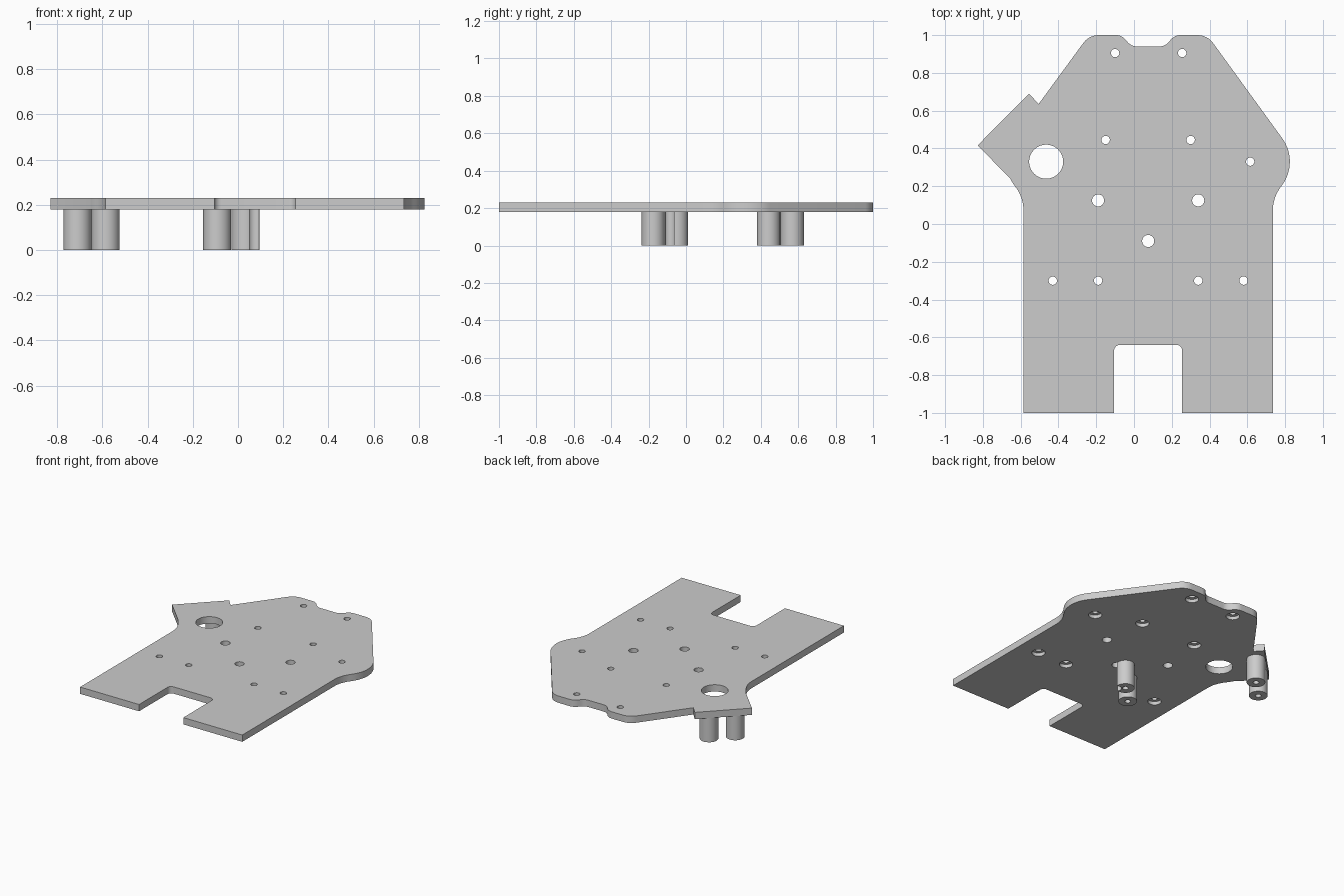
import bpy, bmesh, math
from mathutils import Vector

cube = bpy.data.objects.get("Cube")
if cube:
    bpy.data.objects.remove(cube, do_unlink=True)

MID = 0.075                      # symmetry line of the plate
BOTTOM, TOP = 0.18, 0.23

grey = bpy.data.materials.new("plain_grey")
grey.use_nodes = True
grey.diffuse_color = (0.604, 0.604, 0.604, 1)
grey.node_tree.nodes["Principled BSDF"].inputs["Base Color"].default_value = grey.diffuse_color


def make_object(name, bm):
    bmesh.ops.recalc_face_normals(bm, faces=bm.faces)
    mesh = bpy.data.meshes.new(name)
    bm.to_mesh(mesh)
    bm.free()
    mesh.materials.append(grey)
    obj = bpy.data.objects.new(name, mesh)
    bpy.context.collection.objects.link(obj)
    return obj


def arc(cx, cy, r, start, end, n=10):
    angles = [math.radians(start + (end - start) * i / n) for i in range(n + 1)]
    return [Vector((cx + r * math.cos(a), cy + r * math.sin(a))) for a in angles]


def fillet(prev, corner, nxt, r, n=6):
    """Round one corner of an outline with a tangent arc."""
    p, c, q = Vector(prev), Vector(corner), Vector(nxt)
    u, v = (p - c).normalized(), (q - c).normalized()
    half = u.angle(v) / 2
    centre = c + (u + v).normalized() * r / math.sin(half)
    a = (c + u * r / math.tan(half) - centre).normalized()
    b = (c + v * r / math.tan(half) - centre).normalized()
    return [centre + a.lerp(b, i / n).normalized() * r for i in range(n + 1)]


def mirrored(points):
    return [Vector((2 * MID - p.x, p.y)) for p in reversed(points)]


def lathe(bm, x, y, profile, n=40):
    """Closed solid of stacked rings given as (radius, z) pairs."""
    rings = [[bm.verts.new((p.x, p.y, z)) for p in arc(x, y, r, 0, 360, n)[:-1]]
             for r, z in profile]
    for low, high in zip(rings, rings[1:]):
        for i in range(n):
            j = (i + 1) % n
            bm.faces.new((low[i], low[j], high[j], high[i]))
    bm.faces.new(rings[0][::-1])
    bm.faces.new(rings[-1])


def cut_and_smooth(obj, cutter):
    mod = obj.modifiers.new("holes", "BOOLEAN")
    mod.operation, mod.solver, mod.object = "DIFFERENCE", "EXACT", cutter
    bpy.ops.object.select_all(action="DESELECT")
    bpy.context.view_layer.objects.active = obj
    obj.select_set(True)
    bpy.ops.object.modifier_apply(modifier=mod.name)
    bpy.ops.object.shade_smooth_by_angle(angle=math.radians(30))


# Outline pieces: fork slot, waist and shoulder, rounded nose with a shallow notch
slot = fillet((MID, -0.64), (0.255, -0.64), (0.255, -1), 0.03)
waist = arc(0.945, 0.07, 0.21, 180, 142)
shoulder = arc(0.615, 0.33, 0.21, -38, 36, 16)
nose = fillet(shoulder[-1], (0.388, 1), (0.215, 1), 0.1)
notch = (fillet((0.388, 1), (0.215, 1), (0.165, 0.94), 0.065)
         + fillet((0.215, 1), (0.165, 0.94), (MID, 0.94), 0.065))
ear = [Vector(p) for p in ((-0.505, 0.635), (-0.555, 0.69), (-0.828, 0.416))]
left_waist = mirrored(waist + arc(0.615, 0.33, 0.21, -38, -25, 3)[1:])
foot = [Vector((0.255, -1)), Vector((0.735, -1))]

outline = (foot + waist + shoulder[1:] + nose + notch + mirrored(nose + notch)
           + ear + left_waist + mirrored(foot) + mirrored(slot) + slot)

# Plate
bm = bmesh.new()
base = bm.faces.new([bm.verts.new((p.x, p.y, BOTTOM)) for p in outline])
top = bmesh.ops.extrude_face_region(bm, geom=[base])
verts = [g for g in top["geom"] if isinstance(g, bmesh.types.BMVert)]
bmesh.ops.translate(bm, verts=verts, vec=(0, 0, TOP - BOTTOM))
plate = make_object("base_plate", bm)

# Hole cutter: counterbored screw holes, plain holes and the large opening
screws = [(-0.1, 0.905), (0.255, 0.905), (-0.15, 0.445), (0.3, 0.445), (0.615, 0.33),
          (-0.43, -0.3), (-0.19, -0.3), (0.34, -0.3), (0.58, -0.3)]
plain = [(-0.19, 0.125), (0.34, 0.125), (MID, -0.09)]
posts = [(-0.71, 0.442), (-0.585, 0.568), (-0.092, -0.175), (0.033, -0.05)]

bm = bmesh.new()
for x, y in screws:
    lathe(bm, x, y, [(0.045, 0.15), (0.045, 0.205), (0.022, 0.205), (0.022, 0.3)])
for x, y in plain:
    lathe(bm, x, y, [(0.032, -0.1), (0.032, 0.3)])
lathe(bm, -0.465, 0.33, [(0.09, 0.1), (0.09, 0.3)], 64)
for x, y in posts:
    lathe(bm, x, y, [(0.02, -0.1), (0.02, 0.14)])
cutter = make_object("hole_cutter", bm)
cutter.hide_render = True

cut_and_smooth(plate, cutter)

# Standoff posts under the plate, two pairs set diagonally
names = ["ear_post_outer", "ear_post_inner", "middle_post_front", "middle_post_back"]
for name, (x, y) in zip(names, posts):
    bm = bmesh.new()
    lathe(bm, x, y, [(0.062, 0), (0.062, BOTTOM)], 48)
    cut_and_smooth(make_object(name, bm), cutter)

bpy.data.objects.remove(cutter, do_unlink=True)
